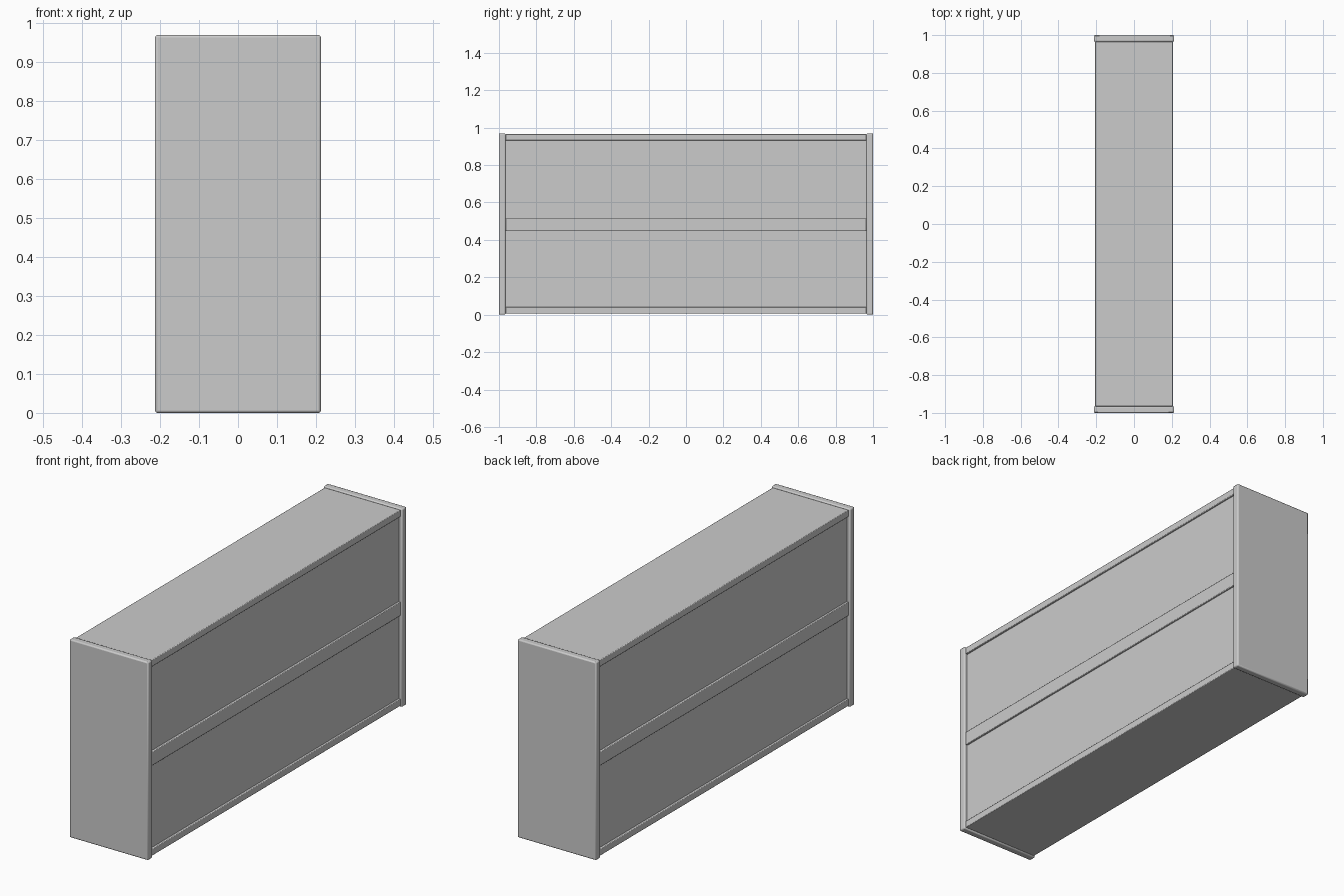
import bpy

if "Cube" in bpy.data.objects:
    bpy.data.objects.remove(bpy.data.objects["Cube"])


def box(name, x, y, z, bevel=0.0):
    """Axis-aligned board from (min, max) ranges, with optional eased edges."""
    bpy.ops.mesh.primitive_cube_add(size=1, location=[sum(r) / 2 for r in (x, y, z)])
    ob = bpy.context.object
    ob.name = name
    ob.scale = [r[1] - r[0] for r in (x, y, z)]
    bpy.ops.object.transform_apply(location=False, rotation=False, scale=True)
    if bevel:
        m = ob.modifiers.new("eased_edges", 'BEVEL')
        m.width = bevel
        m.segments = 2
    bpy.ops.object.shade_smooth_by_angle()
    return ob


END = 0.965     # inner face of the end panels
BOARD = 0.206   # half depth of the horizontal boards
PANEL = 0.196   # half depth of the recessed infill panels

# Tall end panels, slightly proud of everything else
for side, s in (("front", -1), ("rear", 1)):
    box(side + "_end_panel", (-0.213, 0.213), sorted((s * END, s * 1.0)), (0, 0.97), 0.006)

# Horizontal boards
for name, z in (("bottom_board", (0.006, 0.04)),
                ("middle_shelf", (0.447, 0.515)),
                ("top_board", (0.932, 0.965))):
    box(name, (-BOARD, BOARD), (-END, END), z, 0.003)

# Recessed panels filling the two bays
for name, z in (("lower_panel", (0.035, 0.45)), ("upper_panel", (0.51, 0.937))):
    box(name, (-PANEL, PANEL), (-END, END), z)
